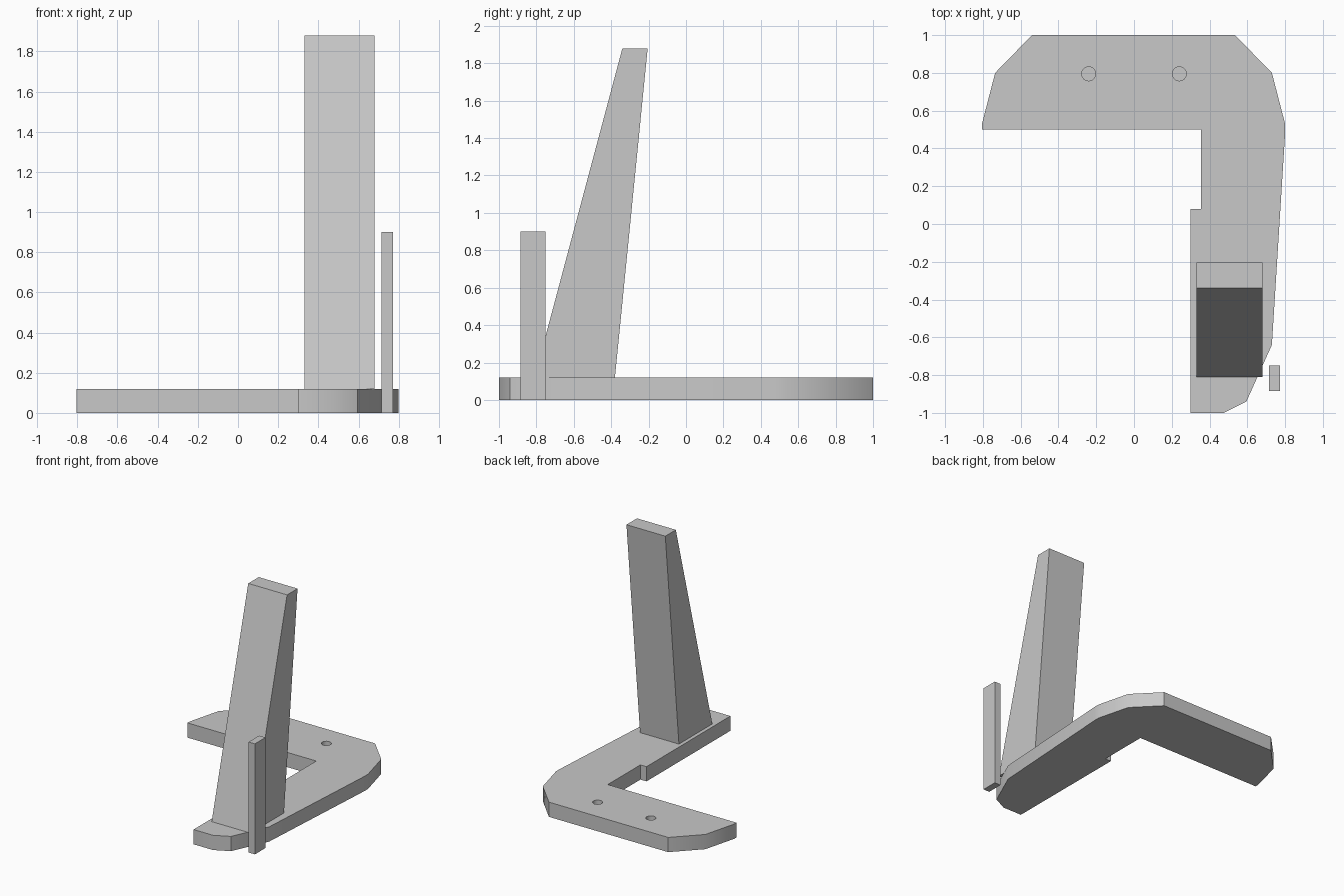
import bpy
import bmesh
from math import radians
from mathutils import Vector

cube = bpy.data.objects.get("Cube")
if cube:
    bpy.data.objects.remove(cube, do_unlink=True)

# One plain grey for every part
grey = bpy.data.materials.new("light_grey")
grey.use_nodes = True
grey.diffuse_color = (0.58, 0.58, 0.58, 1)
grey.node_tree.nodes["Principled BSDF"].inputs["Base Color"].default_value = grey.diffuse_color


def extrude_profile(name, points, offset):
    """Solid made by sweeping a closed flat profile along a vector."""
    bm = bmesh.new()
    face = bm.faces.new([bm.verts.new(p) for p in points])
    moved = bmesh.ops.extrude_face_region(bm, geom=[face], use_keep_orig=True)["geom"]
    verts = [g for g in moved if isinstance(g, bmesh.types.BMVert)]
    bmesh.ops.translate(bm, verts=verts, vec=Vector(offset))
    bmesh.ops.recalc_face_normals(bm, faces=bm.faces)
    mesh = bpy.data.meshes.new(name)
    bm.to_mesh(mesh)
    bm.free()
    mesh.materials.append(grey)
    obj = bpy.data.objects.new(name, mesh)
    bpy.context.collection.objects.link(obj)
    return obj


def activate(obj):
    bpy.ops.object.select_all(action="DESELECT")
    obj.select_set(True)
    bpy.context.view_layer.objects.active = obj


BASE_TOP = 0.12

# Hooked base plate, outline seen from above
outline = [(-0.54, 1), (0.535, 1), (0.73, 0.8), (0.8, 0.53), (0.8, 0.48),
           (0.73, -0.64), (0.595, -0.94), (0.475, -1), (0.3, -1),
           (0.3, 0.08), (0.355, 0.08), (0.355, 0.5), (-0.805, 0.5),
           (-0.805, 0.53), (-0.735, 0.8)]
base = extrude_profile("base_plate", [(x, y, 0) for x, y in outline], (0, 0, BASE_TOP))

# Two blind round holes in the arm
for side in (-1, 1):
    bpy.ops.mesh.primitive_cylinder_add(vertices=32, radius=0.037, depth=0.16,
                                        location=(side * 0.24, 0.795, BASE_TOP))
    cutter = bpy.context.object
    cutter.name = "hole_cutter"
    cutter.hide_render = True
    cutter.data.materials.append(grey)
    cut = base.modifiers.new("hole", "BOOLEAN")
    cut.operation = "DIFFERENCE"
    cut.solver = "EXACT"
    cut.object = cutter
    activate(base)
    bpy.ops.object.modifier_apply(modifier=cut.name)
    bpy.data.objects.remove(cutter, do_unlink=True)

activate(base)
bpy.ops.object.shade_smooth_by_angle(angle=radians(35))

# Tall tapered upright, leaning back
side_profile = [(-0.81, BASE_TOP), (-0.38, BASE_TOP), (-0.205, 1.88), (-0.34, 1.88)]
extrude_profile("tapered_upright", [(0.33, y, z) for y, z in side_profile], (0.35, 0, 0))

# Thin free-standing post beside the upright
footprint = [(0.715, -0.885), (0.772, -0.885), (0.772, -0.75), (0.715, -0.75)]
extrude_profile("thin_post", [(x, y, 0) for x, y in footprint], (0, 0, 0.9))
